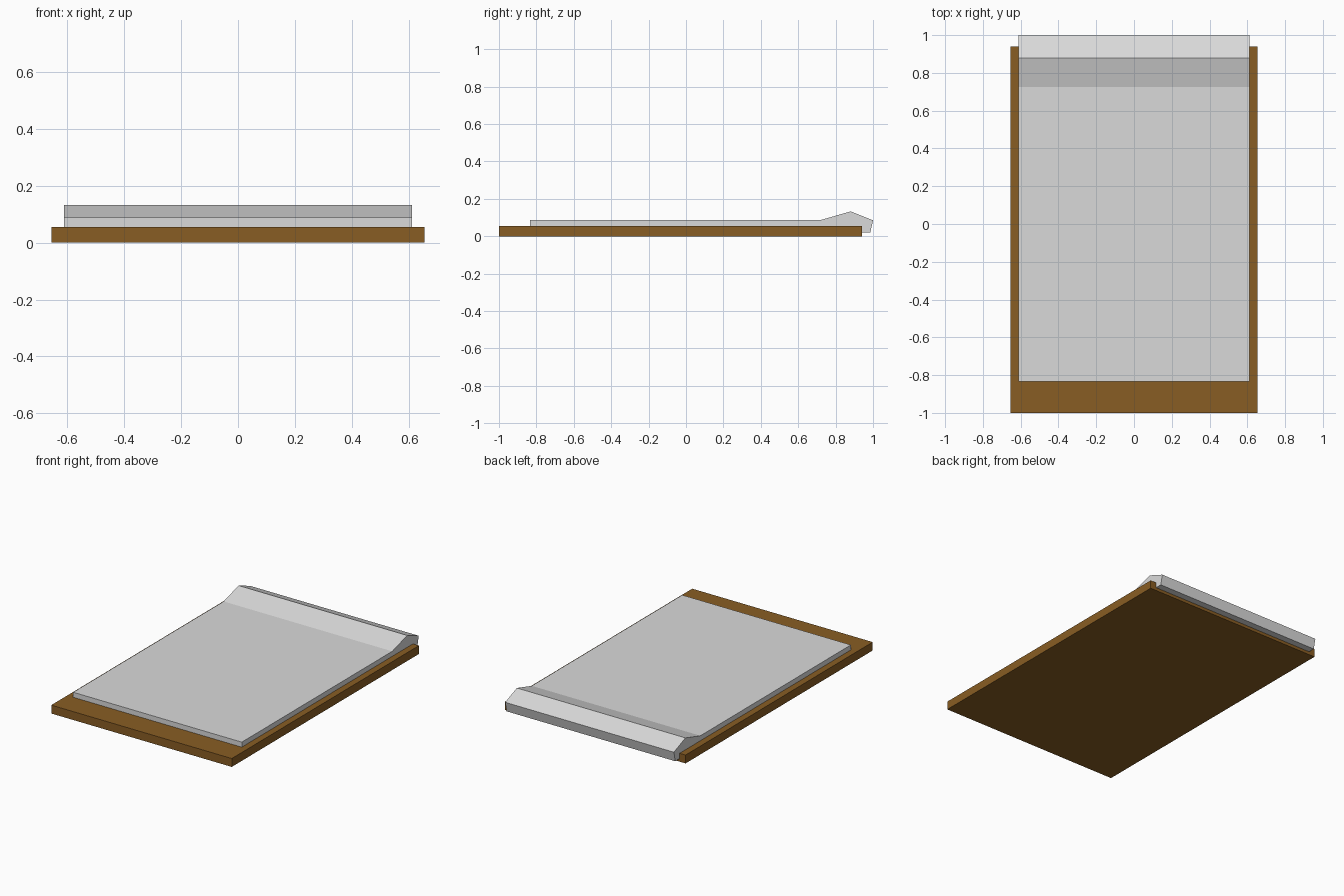
import bpy, bmesh

if "Cube" in bpy.data.objects:
    bpy.data.objects.remove(bpy.data.objects["Cube"])


def material(name, rgb):
    m = bpy.data.materials.new(name)
    m.diffuse_color = (*rgb, 1)
    m.use_nodes = True
    m.node_tree.nodes["Principled BSDF"].inputs["Base Color"].default_value = m.diffuse_color
    return m


def extrude_profile(name, profile, half_width, mat):
    """Sweep a closed (y, z) profile symmetrically along x."""
    bm = bmesh.new()
    face = bm.faces.new([bm.verts.new((-half_width, y, z)) for y, z in profile])
    out = bmesh.ops.extrude_face_region(bm, geom=[face])
    moved = [g for g in out["geom"] if isinstance(g, bmesh.types.BMVert)]
    bmesh.ops.translate(bm, vec=(2 * half_width, 0, 0), verts=moved)
    bmesh.ops.recalc_face_normals(bm, faces=bm.faces)
    mesh = bpy.data.meshes.new(name)
    bm.to_mesh(mesh)
    bm.free()
    mesh.materials.append(mat)
    ob = bpy.data.objects.new(name, mesh)
    bpy.context.collection.objects.link(ob)
    return ob


brown = material("brown wood", (0.25, 0.11, 0.017))
grey = material("light grey", (0.7, 0.7, 0.7))

# Flat wooden board
extrude_profile("base_board",
                [(-1, 0), (0.94, 0), (0.94, 0.055), (-1, 0.055)], 0.655, brown)

# Sheet with a raised ridge and a lip hooked over the back edge
extrude_profile("top_sheet",
                [(-0.835, 0.055), (0.94, 0.055), (0.94, 0.02), (0.985, 0.02),
                 (1.0, 0.085), (0.88, 0.133), (0.725, 0.088), (-0.835, 0.088)],
                0.612, grey)
